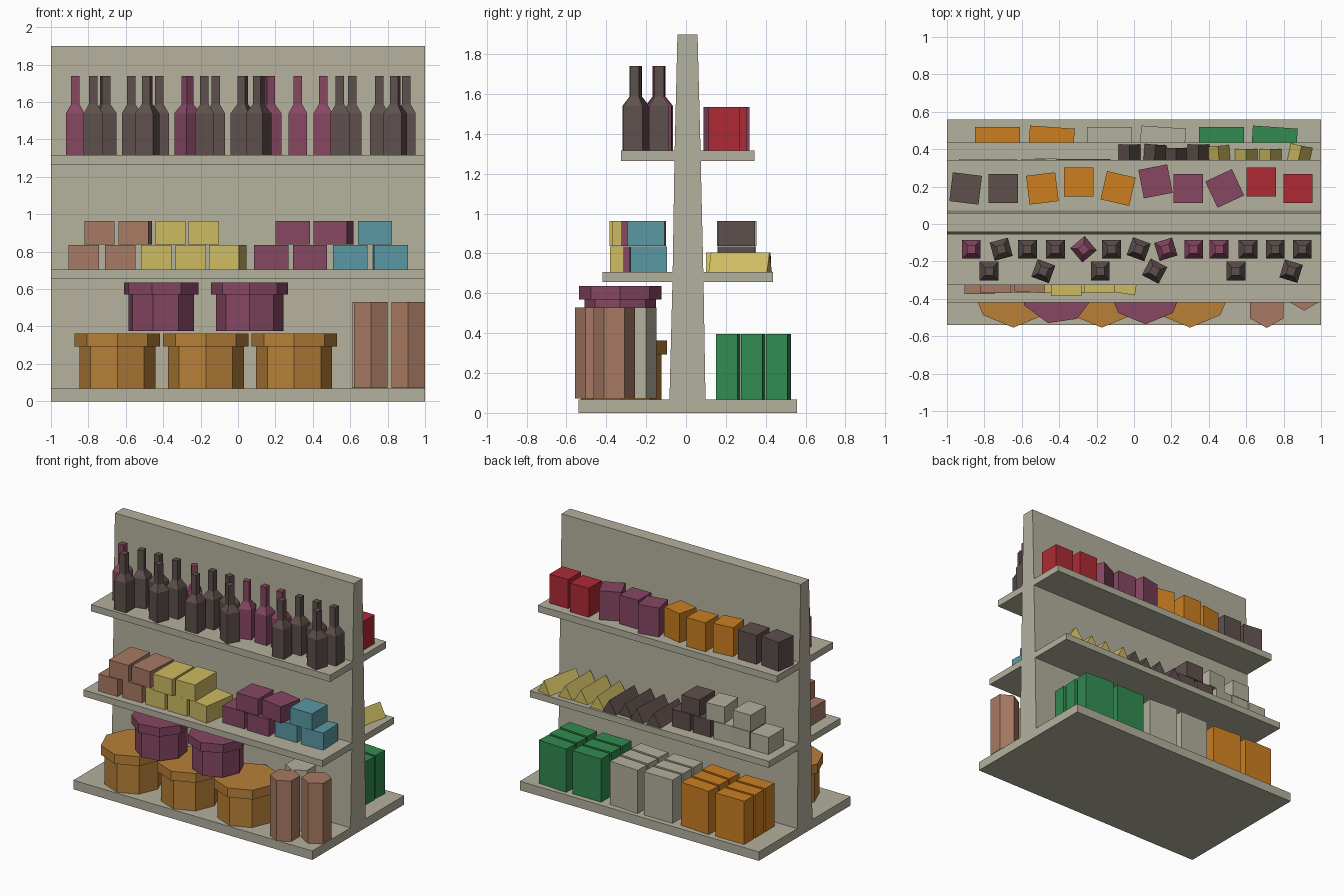
import bpy, bmesh, math
from mathutils import Matrix

if "Cube" in bpy.data.objects:
    bpy.data.objects.remove(bpy.data.objects["Cube"])


def srgb(*c):
    return [((v / 255 + 0.055) / 1.055) ** 2.4 for v in c] + [1]


MATS = {}
for name, c in {"putty": (180, 177, 157), "charcoal": (94, 80, 77), "plum": (134, 71, 98),
                "red": (174, 42, 52), "orange": (204, 127, 33), "amber": (184, 128, 56),
                "clay": (168, 122, 99), "straw": (205, 187, 98), "teal": (90, 152, 164),
                "green": (50, 139, 80)}.items():
    MATS[name] = bpy.data.materials.new(name)
    MATS[name].diffuse_color = srgb(*c)


def finish(bm, name, color, loc=(0, 0, 0), rot=0):
    bmesh.ops.recalc_face_normals(bm, faces=bm.faces)
    me = bpy.data.meshes.new(name)
    bm.to_mesh(me)
    bm.free()
    me.materials.append(MATS[color])
    ob = bpy.data.objects.new(name, me)
    ob.location = loc
    ob.rotation_euler = (0, 0, math.radians(rot))
    bpy.context.collection.objects.link(ob)
    return ob


def box(name, color, x, y, z0, z1, w, d, rot=0):
    bm = bmesh.new()
    bmesh.ops.create_cube(bm, size=1, matrix=Matrix.Diagonal((w, d, z1 - z0, 1)))
    finish(bm, name, color, (x, y, (z0 + z1) / 2), rot)


def lathe(name, color, x, y, prof, n, rot=0):
    """Faceted upright solid from (radius, z) rings; a corner points to -y."""
    bm = bmesh.new()
    rings = [[bm.verts.new((r * math.sin(math.tau * i / n), -r * math.cos(math.tau * i / n), z))
              for i in range(n)] for r, z in prof]
    for a, b in zip(rings, rings[1:]):
        for i in range(n):
            j = (i + 1) % n
            bm.faces.new((a[i], a[j], b[j], b[i]))
    bm.faces.new(rings[0])
    bm.faces.new(rings[-1])
    finish(bm, name, color, (x, y, 0), rot)


def extrude(name, color, pts, axis, half, loc=(0, 0, 0), rot=0):
    """Extrude a 2D outline both ways along x or y."""
    bm = bmesh.new()
    put = (lambda t, p: (t, p[0], p[1])) if axis == "x" else (lambda t, p: (p[0], t, p[1]))
    a = [bm.verts.new(put(-half, p)) for p in pts]
    b = [bm.verts.new(put(half, p)) for p in pts]
    bm.faces.new(a)
    bm.faces.new(b)
    for i in range(len(pts)):
        j = (i + 1) % len(pts)
        bm.faces.new((a[i], a[j], b[j], b[i]))
    finish(bm, name, color, loc, rot)


# Shelf unit: tapered spine with a base and two tiers on both sides
LOW, MID, TOP = 0.068, 0.706, 1.316
front = [(-0.54, 0), (-0.54, LOW), (-0.083, LOW), (-0.068, 0.657), (-0.42, 0.657), (-0.42, MID),
         (-0.067, MID), (-0.058, 1.265), (-0.327, 1.265), (-0.327, TOP), (-0.057, TOP), (-0.043, 1.9)]
back = [(0.058, 1.9), (0.073, TOP), (0.343, TOP), (0.343, 1.265), (0.074, 1.265), (0.087, MID),
        (0.437, MID), (0.437, 0.657), (0.088, 0.657), (0.098, LOW), (0.558, LOW), (0.558, 0)]
extrude("shelf_unit", "putty", front + back, "x", 1.0)

# Top front: square bottles in two rows
bottle = [(0.071, TOP), (0.071, 1.54), (0.032, 1.588), (0.032, 1.74)]
rows = {-0.135: [(-0.87, 0, 1), (-0.71, 15, 0), (-0.57, 0, 0), (-0.42, 0, 0), (-0.27, 40, 1),
                 (-0.12, 0, 0), (0.025, -20, 0), (0.17, 17, 1), (0.32, 0, 1), (0.455, 0, 1),
                 (0.61, 0, 0), (0.755, 0, 0), (0.90, 0, 0)],
        -0.252: [(-0.775, 0, 0), (-0.485, -20, 0), (-0.18, 0, 0), (0.11, -28, 0),
                 (0.545, 0, 0), (0.84, -17, 0)]}
for y, items in rows.items():
    for x, r, plum in items:
        lathe("bottle", "plum" if plum else "charcoal", x, y, bottle, 4, 45 + r)

# Top back: cube cartons
for c, x, y, r in [("charcoal", -0.9, 0.19, -7), ("charcoal", -0.7, 0.19, 0),
                   ("orange", -0.49, 0.19, 7), ("orange", -0.295, 0.225, 0),
                   ("orange", -0.085, 0.19, -13), ("plum", 0.115, 0.228, 11),
                   ("plum", 0.29, 0.19, 0), ("plum", 0.485, 0.19, 25),
                   ("red", 0.68, 0.225, 0), ("red", 0.877, 0.19, 0)]:
    box("carton", c, x, y, TOP, 1.535, 0.157, 0.155, r)

# Middle front: stacked long packs (left) and short packs (right)
B, T = (MID, 0.835), (0.838, 0.963)
for c, x, y, z, r in [("clay", -0.825, -0.245, B, 0), ("clay", -0.63, -0.235, B, 0),
                      ("straw", -0.437, -0.235, B, 0), ("straw", -0.252, -0.235, B, 0),
                      ("straw", -0.055, -0.24, B, -9), ("clay", -0.74, -0.24, T, 0),
                      ("clay", -0.55, -0.235, T, -4), ("straw", -0.362, -0.255, T, 0),
                      ("straw", -0.183, -0.24, T, 0)]:
    box("long_pack", c, x, y, *z, 0.162, 0.26, r)
for c, x, y, z, r in [("plum", 0.178, -0.215, B, 0), ("plum", 0.385, -0.22, B, 0),
                      ("plum", 0.293, -0.215, T, 0), ("plum", 0.51, -0.215, T, -11),
                      ("teal", 0.6, -0.19, B, 0), ("teal", 0.815, -0.19, B, 2),
                      ("teal", 0.733, -0.2, T, 0)]:
    box("short_pack", c, x, y, *z, 0.183, 0.185, r)

# Middle back: triangular packs and stacked blocks
for c, x, y, r in [("charcoal", -0.025, 0.275, 0), ("charcoal", 0.105, 0.275, -4),
                   ("charcoal", 0.225, 0.255, 0), ("charcoal", 0.345, 0.275, 0),
                   ("straw", 0.46, 0.268, 4), ("straw", 0.6, 0.25, 0),
                   ("straw", 0.73, 0.25, 0), ("straw", 0.865, 0.272, -12)]:
    extrude("triangular_pack", c, [(-0.059, MID), (0.059, MID), (0, 0.805)], "y", 0.15, (x, y, 0), r)
for c, x, z, r in [("charcoal", -0.2, B, 0), ("charcoal", -0.375, B, 0), ("charcoal", -0.28, T, 0),
                   ("putty", -0.545, B, 4), ("putty", -0.7, B, 0), ("putty", -0.86, B, 0),
                   ("putty", -0.48, T, 5), ("putty", -0.71, T, 0)]:
    box("block", c, x, 0.255, *z, 0.15, 0.185, r)

# Bottom back: upright boxes, three deep
for c, x, r in [("orange", -0.73, 0), ("orange", -0.44, -4), ("putty", -0.13, 0),
                ("putty", 0.155, -4), ("green", 0.467, 0), ("green", 0.752, -4)]:
    for i in range(3):
        box("upright_box", c, x, 0.212 + 0.126 * i, LOW, 0.395, 0.24, 0.108, r)


# Bottom front: lidded tubs, stacked
def tub(c, x, y, z, h, lid, r, R, rot=0):
    lathe("tub", c, x, y, [(r, z), (r, z + h), (R, z + h), (R, z + h + lid)], 8, rot)


for x in (-0.645, -0.172, 0.3):
    tub("amber", x, -0.325, LOW, 0.225, 0.07, 0.203, 0.229)
tub("plum", -0.41, -0.33, 0.375, 0.195, 0.066, 0.18, 0.206, -14)
tub("plum", 0.062, -0.33, 0.375, 0.195, 0.066, 0.18, 0.206)

# Bottom front: hexagonal canisters
for c, x, y in [("clay", 0.71, -0.453), ("clay", 0.91, -0.36), ("putty", 0.7, -0.252)]:
    lathe("canister", c, x, y, [(0.103, 0.072), (0.103, 0.53)], 6)

for m in bpy.data.materials:
    if m.users and not m.is_grease_pencil:
        m.use_nodes = True
        m.node_tree.nodes["Principled BSDF"].inputs["Base Color"].default_value = m.diffuse_color
